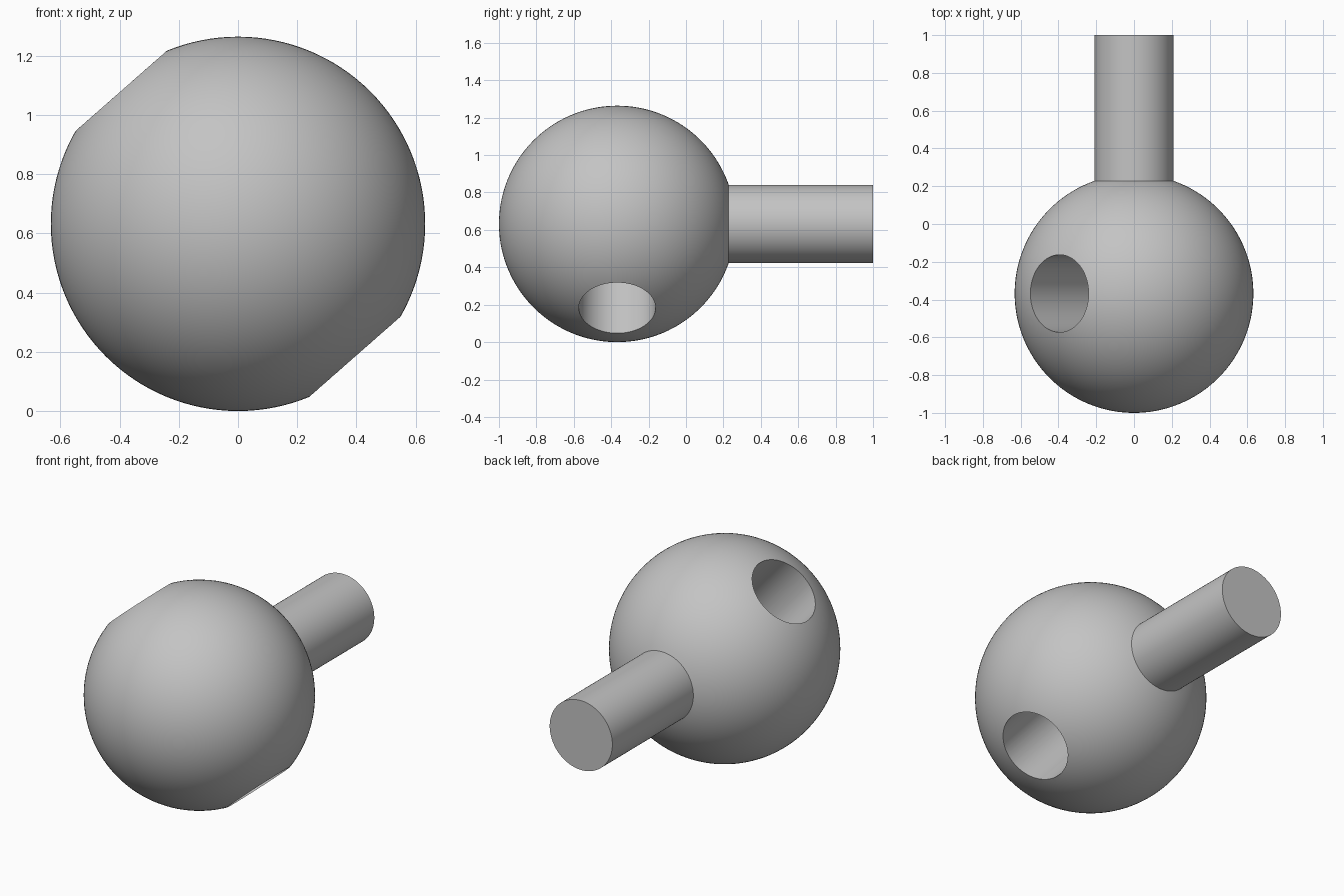
import bpy
import bmesh
from math import asin, cos, sin, pi, radians
from mathutils import Matrix, Vector

cube = bpy.data.objects.get("Cube")
if cube:
    bpy.data.objects.remove(cube, do_unlink=True)

BALL_R = 0.632
STEM_R = 0.209
HOLE_R = 0.205
CENTRE = Vector((0, BALL_R - 1, BALL_R))
STEM_END = 2 - BALL_R          # distance from the ball centre to the stem tip
HOLE_TILT = radians(-41.3)     # lean of the bore from vertical, towards -x
SEGMENTS = 128
RINGS = 64

grey = bpy.data.materials.new("plain grey")
grey.use_nodes = True
grey.diffuse_color = (0.55, 0.55, 0.55, 1)
grey.node_tree.nodes["Principled BSDF"].inputs["Base Color"].default_value = (0.55, 0.55, 0.55, 1)


def add_object(name, bm):
    mesh = bpy.data.meshes.new(name)
    bm.to_mesh(mesh)
    bm.free()
    mesh.materials.append(grey)
    obj = bpy.data.objects.new(name, mesh)
    bpy.context.collection.objects.link(obj)
    return obj


# Ball and stem: one profile (radius, along) turned about the stem axis
neck = pi - asin(STEM_R / BALL_R)
profile = [(BALL_R * sin(neck * i / RINGS), -BALL_R * cos(neck * i / RINGS))
           for i in range(RINGS + 1)]
profile += [(STEM_R, STEM_END), (0, STEM_END)]

bm = bmesh.new()
verts = [bm.verts.new((r, 0, h)) for r, h in profile]
edges = [bm.edges.new(pair) for pair in zip(verts, verts[1:])]
bmesh.ops.spin(bm, geom=verts + edges, cent=(0, 0, 0), axis=(0, 0, 1),
               angle=2 * pi, steps=SEGMENTS, use_duplicate=False)
bmesh.ops.remove_doubles(bm, verts=bm.verts, dist=0.0001)
bmesh.ops.recalc_face_normals(bm, faces=bm.faces)
# Turn the axis from +z to +y and set the ball on the ground
bm.transform(Matrix.Translation(CENTRE) @ Matrix.Rotation(-pi / 2, 4, "X"))
ball = add_object("ball_with_stem", bm)

# Slanted through-hole
bm = bmesh.new()
bmesh.ops.create_cone(bm, cap_ends=True, segments=SEGMENTS, radius1=HOLE_R,
                      radius2=HOLE_R, depth=3 * BALL_R)
bm.transform(Matrix.Translation(CENTRE) @ Matrix.Rotation(HOLE_TILT, 4, "Y"))
cutter = add_object("hole_cutter", bm)
cutter.hide_render = True

bore = ball.modifiers.new("bore", "BOOLEAN")
bore.operation = "DIFFERENCE"
bore.solver = "EXACT"
bore.object = cutter

bpy.ops.object.select_all(action="DESELECT")
ball.select_set(True)
bpy.context.view_layer.objects.active = ball
bpy.ops.object.modifier_apply(modifier=bore.name)
bpy.data.objects.remove(cutter, do_unlink=True)
bpy.ops.object.shade_smooth_by_angle(angle=radians(30))
